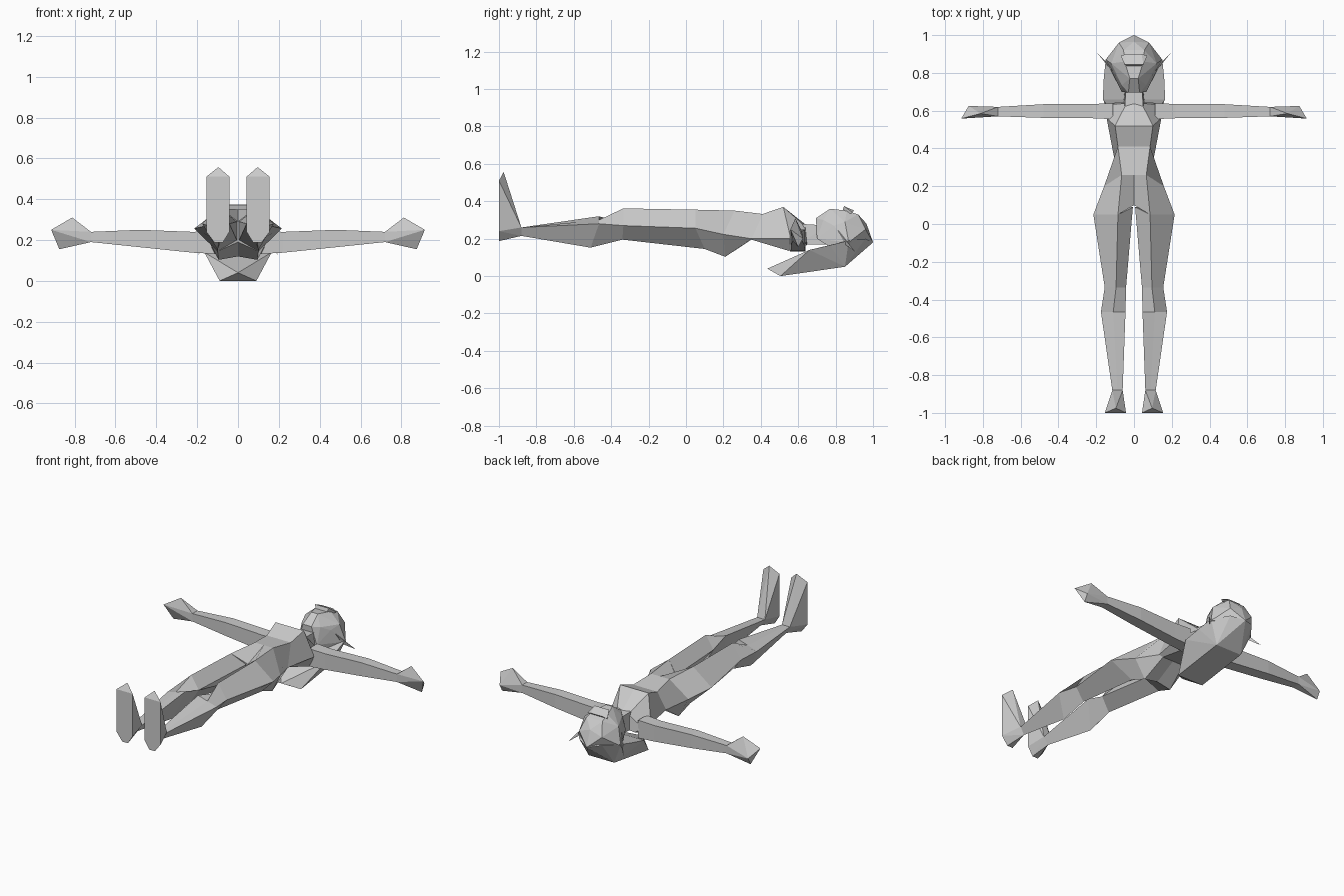
import bpy, bmesh


def finish(name, bm, mirror=True):
    bmesh.ops.remove_doubles(bm, verts=bm.verts, dist=0.0005)
    # centre-plane faces vanish inside a mirrored part
    inner = [f for f in bm.faces if all(abs(v.co.x) < 1e-4 for v in f.verts)]
    if mirror and inner:
        bmesh.ops.delete(bm, geom=inner, context='FACES')
    bmesh.ops.recalc_face_normals(bm, faces=bm.faces)
    me = bpy.data.meshes.new(name)
    bm.to_mesh(me)
    bm.free()
    ob = bpy.data.objects.new(name, me)
    bpy.context.collection.objects.link(ob)
    if mirror:
        m = ob.modifiers.new("Mirror", 'MIRROR')
        m.use_clip = True
    return ob


def loft(name, rings):
    bm = bmesh.new()
    loops = [[bm.verts.new(p) for p in r] for r in rings]
    n = len(rings[0])
    for a, b in zip(loops, loops[1:]):
        for i in range(n):
            j = (i + 1) % n
            bm.faces.new((a[i], a[j], b[j], b[i]))
    bm.faces.new(loops[0])
    bm.faces.new(loops[-1])
    return finish(name, bm)


def hull(name, pts, both=False):
    """Faceted solid round the points; both=True also adds mirrored points."""
    bm = bmesh.new()
    for x, y, z in pts:
        bm.verts.new((x, y, z))
        if both and x:
            bm.verts.new((-x, y, z))
    r = bmesh.ops.convex_hull(bm, input=bm.verts)
    loose = [v for v in bm.verts if not v.link_faces]
    bmesh.ops.delete(bm, geom=loose, context='VERTS')
    return finish(name, bm, mirror=not both)


# leg: ankle, calf, knee, hip (outer, front, inner, inner back, back)
hip = [(.215, .05, .256), (.085, .05, .355), (.006, .09, .29), (.006, .09, .2), (.1, .1, .145)]
loft("leg", [
    [(.115, -.88, .26), (.088, -.88, .26), (.06, -.88, .26), (.06, -.88, .26), (.09, -.88, .215)],
    [(.175, -.465, .28), (.11, -.465, .3), (.045, -.465, .32), (.045, -.465, .32), (.1, -.51, .152)],
    [(.155, -.335, .27), (.095, -.335, .362), (.042, -.335, .28), (.042, -.335, .28), (.095, -.34, .195)],
    hip])

# torso: hip, belly, waist, bust, collar
loft("torso", [
    [hip[0], hip[1], (0, .1, .29), (0, .1, .19), hip[4]],
    [(.158, .2, .223), (.065, .26, .35), (0, .26, .35), (0, .21, .12), (.095, .21, .103)],
    [(.105, .35, .2), (.085, .41, .332), (0, .41, .332), (0, .35, .195), (.075, .35, .195)],
    [(.145, .56, .2), (.1, .52, .37), (0, .52, .37), (0, .55, .135), (.115, .55, .135)],
    [(.14, .633, .2), (.04, .638, .265), (0, .64, .275), (0, .65, .175), (.09, .645, .165)]])

# arm: tapered four-sided sections along x
loft("arm", [[(x, a, hi), (x, b, hi), (x, b, lo), (x, a, lo)] for x, a, b, lo, hi in
             ((.11, .555, .638, .132, .245), (.22, .56, .636, .138, .24),
              (.48, .562, .634, .165, .25), (.72, .57, .62, .19, .24))])

# hand
hull("hand", [(.72, .57, .24), (.72, .62, .24), (.72, .57, .19), (.72, .62, .19),
              (.812, .585, .31), (.915, .558, .25), (.875, .625, .2), (.875, .6, .155),
              (.8, .575, .22)])

# foot: flat sole on the y = -1 plane, toes up
hull("foot", [(.06, -.88, .26), (.115, -.88, .26), (.09, -.88, .215),
              (.075, -1, .187), (.115, -1, .187), (.042, -1, .24), (.155, -1, .24),
              (.042, -1, .51), (.155, -1, .51), (.096, -.975, .557)])

# neck
hull("neck", [(.05, .6, .28), (.06, .6, .17), (.035, .67, .255), (.04, .67, .175),
              (.04, .76, .27), (.045, .76, .17)], both=True)

# head with face and crown
hull("head", [(.065, .7, .2), (.03, .695, .31), (.065, .735, .3), (.022, .77, .36),
              (.1, .79, .27), (.12, .85, .29), (.05, .86, .35), (.055, .92, .33),
              (.15, .87, .18), (.08, .96, .25), (0, .965, .28), (0, 1, .18),
              (.1, .78, .15)], both=True)

# fringe above the brow
hull("fringe", [(.05, .845, .374), (.035, .835, .345), (.07, .89, .34), (.04, .9, .35),
                (.05, .86, .32)], both=True)

# long hair spreading below the shoulders
hull("hair", [(0, .435, .04), (.09, .505, 0), (.165, .66, .14), (.16, .77, .165),
              (.09, .85, .05), (.15, .87, .19), (.08, .96, .2), (0, 1, .18)], both=True)

# pointed ear
hull("ear", [(.11, .81, .25), (.14, .85, .17), (.13, .84, .2), (.125, .82, .23),
             (.195, .905, .13)])
